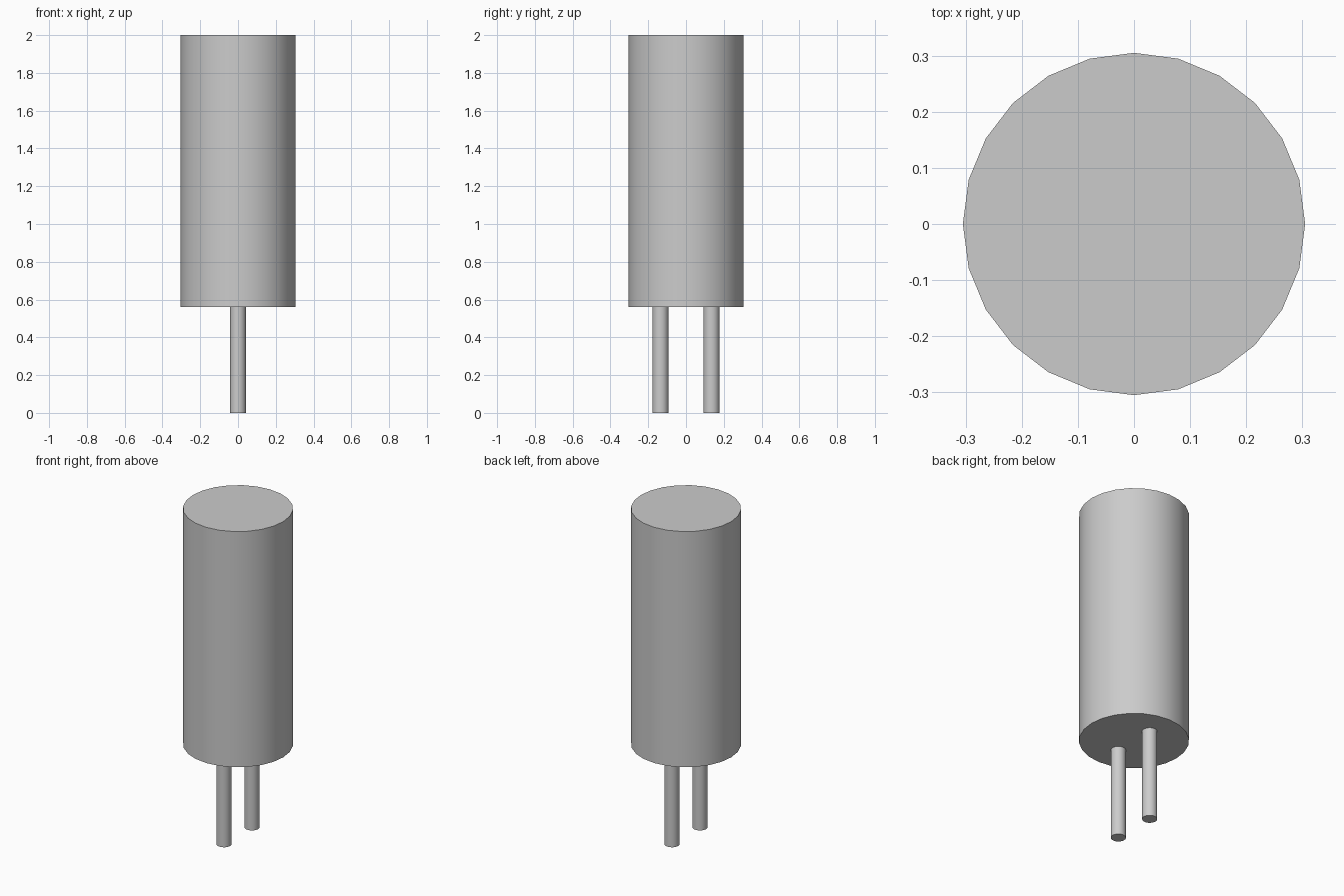
import bpy
import math

cube = bpy.data.objects.get("Cube")
if cube:
    bpy.data.objects.remove(cube, do_unlink=True)

# Single light grey for every part
grey = bpy.data.materials.new("light_grey")
grey.use_nodes = True
colour = (0.6, 0.6, 0.6, 1)
grey.diffuse_color = colour
grey.node_tree.nodes["Principled BSDF"].inputs["Base Color"].default_value = colour


def upright_cylinder(name, radius, bottom, top, y=0):
    bpy.ops.mesh.primitive_cylinder_add(
        vertices=24, radius=radius, depth=top - bottom,
        location=(0, y, (bottom + top) / 2))
    obj = bpy.context.object
    obj.name = name
    obj.data.materials.append(grey)
    bpy.ops.object.shade_smooth_by_angle(angle=math.radians(30))
    return obj


# Cylindrical can
BODY_BOTTOM = 0.56
upright_cylinder("body", 0.305, BODY_BOTTOM, 2)

# Pair of pins under the can
for name, side in (("front_pin", -1), ("back_pin", 1)):
    upright_cylinder(name, 0.042, 0, BODY_BOTTOM, side * 0.135)
